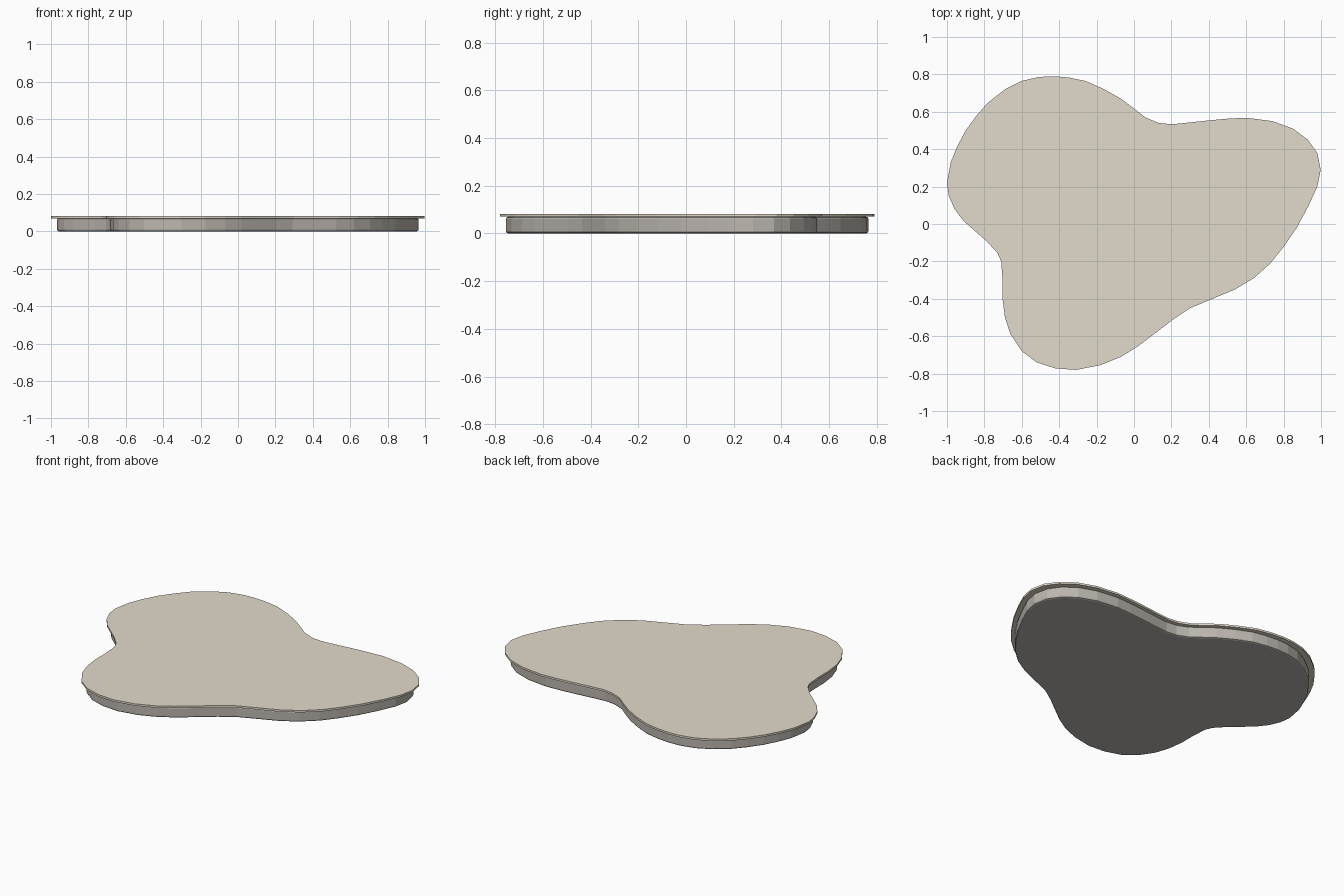
import bpy, bmesh
from mathutils import Vector

if "Cube" in bpy.data.objects:
    bpy.data.objects.remove(bpy.data.objects["Cube"])

# Outline of the rounded three-lobed plan, every second point
PLAN = [(-.43, .79), (-.26, .765), (-.07, .67), (.06, .57), (.13, .541), (.20, .533),
        (.39, .553), (.60, .568), (.74, .55), (.85, .51), (.93, .45), (.98, .38),
        (.998, .29), (.98, .20), (.87, -.02), (.73, -.21), (.64, -.29), (.54, -.35),
        (.30, -.45), (.21, -.51), (.02, -.655), (-.07, -.71), (-.18, -.755),
        (-.31, -.78), (-.42, -.772), (-.52, -.74), (-.60, -.68), (-.66, -.59),
        (-.69, -.50), (-.703, -.40), (-.703, -.30), (-.71, -.20), (-.73, -.155),
        (-.79, -.09), (-.91, .015), (-.96, .08), (-.99, .15), (-1, .22), (-.98, .33),
        (-.90, .50), (-.78, .65), (-.69, .72), (-.60, .765), (-.51, .786)]


def smooth_plan(points):
    """Add one curve midpoint wherever the control points are far apart."""
    p = [Vector(q) for q in points]
    out = []
    for i in range(len(p)):
        a, b, c, d = p[i - 1], p[i], p[(i + 1) % len(p)], p[(i + 2) % len(p)]
        out.append(b)
        if (c - b).length > .15:
            out.append((b + c) * .5625 - (a + d) * .0625)
    return out


def slab(name, scale, z0, z1, bevel, color):
    bm = bmesh.new()
    face = bm.faces.new([bm.verts.new((p.x * scale, p.y * scale, z0)) for p in OUTLINE])
    top = bmesh.ops.extrude_face_region(bm, geom=[face])["geom"]
    bmesh.ops.translate(bm, vec=(0, 0, z1 - z0),
                        verts=[v for v in top if isinstance(v, bmesh.types.BMVert)])
    bmesh.ops.recalc_face_normals(bm, faces=bm.faces)
    mesh = bpy.data.meshes.new(name)
    bm.to_mesh(mesh)
    bm.free()
    ob = bpy.data.objects.new(name, mesh)
    bpy.context.collection.objects.link(ob)
    mat = bpy.data.materials.new(name + "_color")
    mat.diffuse_color = (*color, 1)
    mat.use_nodes = True
    mat.node_tree.nodes["Principled BSDF"].inputs["Base Color"].default_value = mat.diffuse_color
    mesh.materials.append(mat)
    if bevel:
        mod = ob.modifiers.new("rounded_rim", "BEVEL")
        mod.width, mod.segments = bevel, 2
        mod.limit_method, mod.angle_limit = "ANGLE", 1.0
    return ob


OUTLINE = smooth_plan(PLAN)
# Thick base, slightly smaller than the thin top sheet that overhangs it
slab("base_slab", .968, 0, .07, .01, (.50, .47, .43))
slab("top_sheet", 1, .07, .082, 0, (.76, .70, .60))
